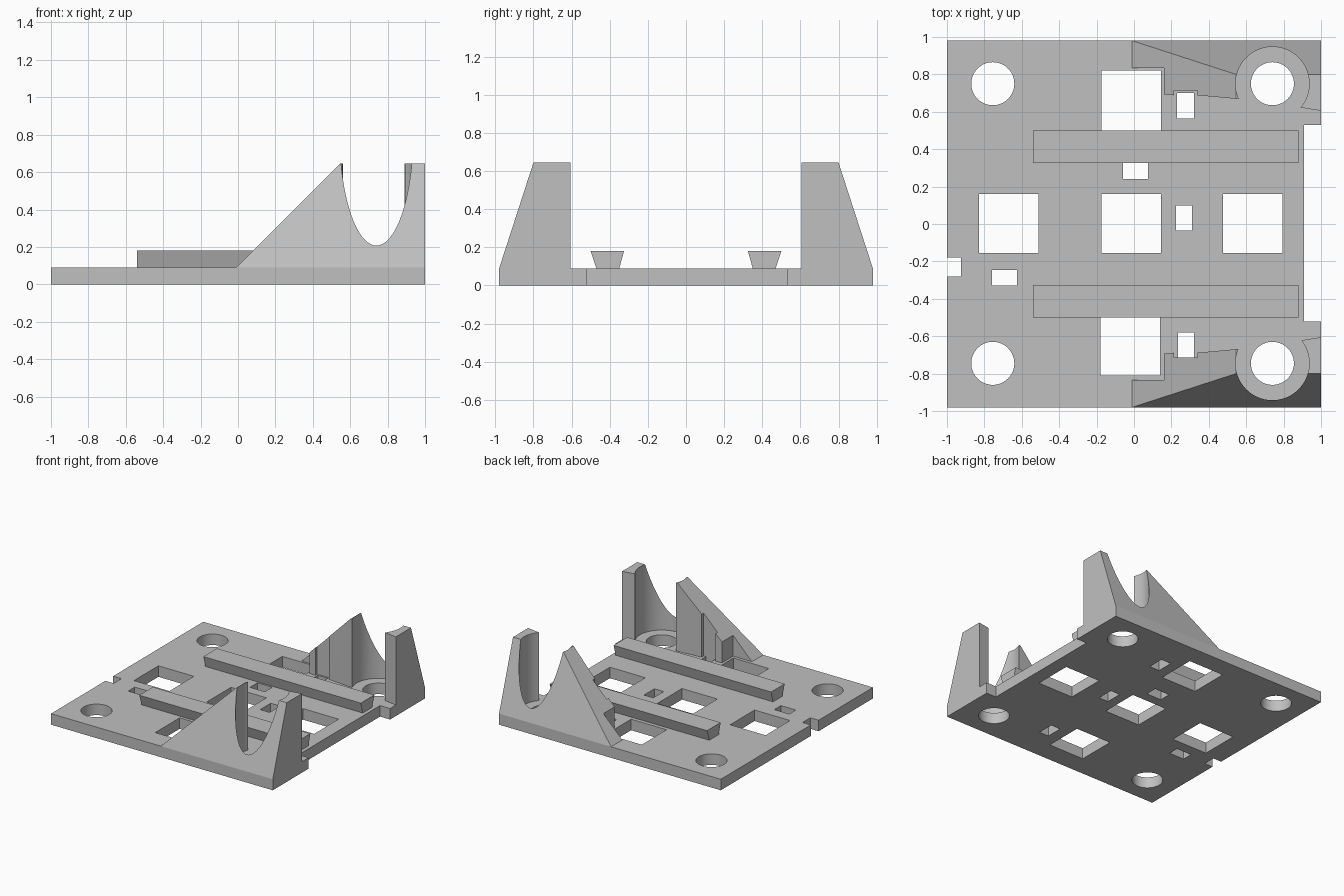
import bpy, bmesh, math
from mathutils import Vector

cube = bpy.data.objects.get("Cube")
if cube:
    bpy.data.objects.remove(cube, do_unlink=True)

grey = bpy.data.materials.new("light grey")
grey.use_nodes = True
grey.diffuse_color = (0.53, 0.53, 0.53, 1)
grey.node_tree.nodes["Principled BSDF"].inputs["Base Color"].default_value = (0.53, 0.53, 0.53, 1)

BASE, TOP = 0.09, 0.645


def prism(name, points, lo, hi, axis="z"):
    """Extrude a closed outline from lo to hi along an axis."""
    place = {"x": lambda a, b, d: (d, a, b),
             "y": lambda a, b, d: (a, d, b),
             "z": lambda a, b, d: (a, b, d)}[axis]
    bm = bmesh.new()
    face = bm.faces.new([bm.verts.new(place(a, b, lo)) for a, b in points])
    ext = bmesh.ops.extrude_face_region(bm, geom=[face])
    moved = [v for v in ext["geom"] if isinstance(v, bmesh.types.BMVert)]
    bmesh.ops.translate(bm, verts=moved, vec=Vector(place(0, 0, hi - lo)))
    bmesh.ops.recalc_face_normals(bm, faces=bm.faces)
    mesh = bpy.data.meshes.new(name)
    bm.to_mesh(mesh)
    bm.free()
    mesh.materials.append(grey)
    obj = bpy.data.objects.new(name, mesh)
    bpy.context.collection.objects.link(obj)
    return obj


def rect(x0, x1, y0, y1):
    return [(x0, y0), (x1, y0), (x1, y1), (x0, y1)]


def circle(x, y, r, n=64):
    return [(x + r * math.cos(math.tau * i / n), y + r * math.sin(math.tau * i / n))
            for i in range(n)]


def cut(obj, cutters):
    """Subtract the cutters, then discard them."""
    for c in cutters:
        c.hide_render = True
        mod = obj.modifiers.new("cut", "BOOLEAN")
        mod.operation, mod.solver, mod.object = "DIFFERENCE", "EXACT", c
    bpy.context.view_layer.update()
    result = bpy.data.meshes.new_from_object(
        obj.evaluated_get(bpy.context.evaluated_depsgraph_get()))
    obj.modifiers.clear()
    obj.data = result
    result.materials.clear()
    result.materials.append(grey)
    for c in cutters:
        bpy.data.objects.remove(c, do_unlink=True)


def smooth(obj):
    bpy.ops.object.select_all(action="DESELECT")
    obj.select_set(True)
    bpy.context.view_layer.objects.active = obj
    bpy.ops.object.shade_smooth_by_angle(angle=math.radians(30))


# Base plate with windows, slots, edge notches and bolt holes
plate = prism("base_plate", rect(-1, 1, -0.98, 0.98), 0, BASE)
openings = [
    rect(-0.83, -0.51, -0.155, 0.16), rect(-0.175, 0.145, -0.155, 0.16),
    rect(0.475, 0.795, -0.155, 0.16), rect(-0.175, 0.145, 0.5, 0.82),
    rect(-0.18, 0.14, -0.81, -0.495),
    rect(0.23, 0.32, 0.565, 0.7), rect(0.235, 0.32, -0.715, -0.58),
    rect(-0.06, 0.075, 0.24, 0.335), rect(0.225, 0.31, -0.035, 0.1),
    rect(-0.76, -0.625, -0.33, -0.245),
    rect(-1.1, -0.925, -0.28, -0.18), rect(0.91, 1.1, -0.52, 0.53),
]
openings += [circle(x, y, 0.115) for x in (-0.755, 0.74) for y in (-0.745, 0.75)]
cut(plate, [prism("cutter", o, -0.1, 0.2) for o in openings])
smooth(plate)

for side, s, bolt_y in (("back", 1, 0.75), ("front", -1, -0.745)):
    # Dovetail rail, wider at the top
    prism(side + "_rail", [(s * y, z) for y, z in
          ((0.35, BASE), (0.47, BASE), (0.5, 0.18), (0.325, 0.18))], -0.54, 0.88, "x")

    # Bracket: stepped footprint trimmed by ramp, sloped outer wall and round well
    outline = [(-0.1, 1.1), (-0.1, 0.835), (0.16, 0.835), (0.16, 0.692), (0.215, 0.688),
               (0.215, 0.713), (0.34, 0.713), (0.34, 0.688), (0.56, 0.668),
               (0.895, 0.622), (1, 0.605), (1, 1.1)]
    bracket = prism(side + "_bracket", [(x, s * y) for x, y in outline], BASE, TOP)
    slope = 0.18 / (TOP - BASE)
    wall = [(0.98 - slope * (z - BASE), z) for z in (0, 0.8)] + [(1.3, 0.8), (1.3, 0)]
    cut(bracket, [
        prism("ramp_cutter", [(-0.2, -0.1), (0.7, 0.8), (-0.2, 0.8)], -1.4, 1.4, "y"),
        prism("wall_cutter", [(s * y, z) for y, z in wall], -0.3, 1.2, "x"),
        prism("well_cutter", circle(0.74, bolt_y, 0.197, 96), 0, 0.8)])
    smooth(bracket)
